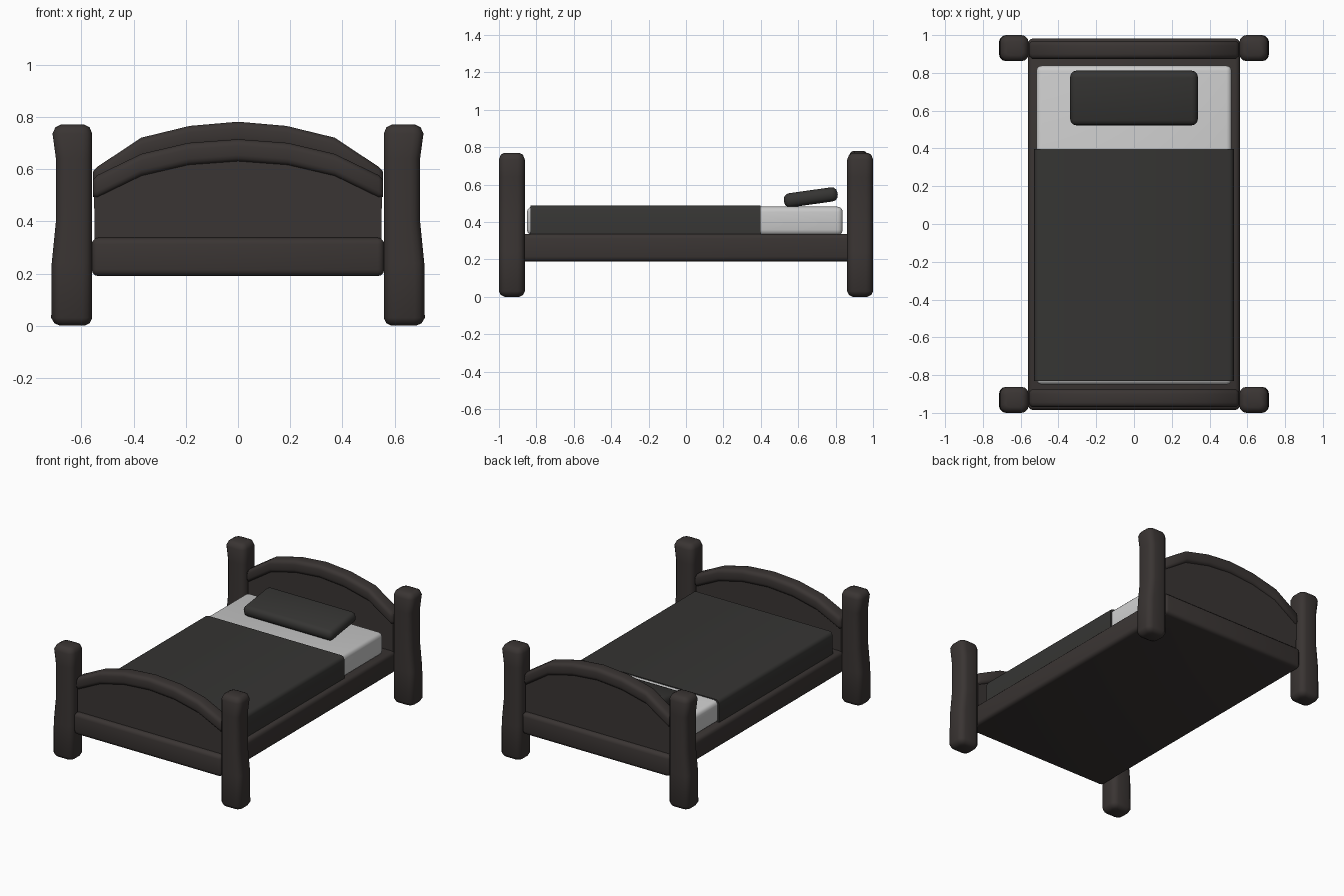
import bpy, bmesh, math
from mathutils import Matrix

if "Cube" in bpy.data.objects:
    bpy.data.objects.remove(bpy.data.objects["Cube"])


def material(name, rgb):
    m = bpy.data.materials.new(name)
    m.diffuse_color = (*rgb, 1)
    m.use_nodes = True
    m.node_tree.nodes["Principled BSDF"].inputs["Base Color"].default_value = m.diffuse_color
    return m


WOOD = material("dark_wood", (0.042, 0.035, 0.033))
CLOTH = material("dark_cloth", (0.036, 0.035, 0.033))


def finish(name, bm, mat=None, angle=40):
    bmesh.ops.recalc_face_normals(bm, faces=bm.faces)
    me = bpy.data.meshes.new(name)
    bm.to_mesh(me)
    bm.free()
    ob = bpy.data.objects.new(name, me)
    bpy.context.collection.objects.link(ob)
    if mat:
        me.materials.append(mat)
    bpy.ops.object.select_all(action='DESELECT')
    ob.select_set(True)
    bpy.context.view_layer.objects.active = ob
    bpy.ops.object.shade_smooth_by_angle(angle=math.radians(angle))
    return ob


def box(name, lo, hi, bevel=0, mat=None, segs=3, tilt=0):
    size = [b - a for a, b in zip(lo, hi)]
    mid = [(a + b) / 2 for a, b in zip(lo, hi)]
    bm = bmesh.new()
    bmesh.ops.create_cube(bm, size=1)
    bmesh.ops.scale(bm, vec=size, verts=bm.verts)
    if bevel:
        bmesh.ops.bevel(bm, geom=bm.edges[:], offset=bevel, segments=segs,
                        profile=0.5, affect='EDGES')
    bm.transform(Matrix.Translation(mid) @ Matrix.Rotation(tilt, 4, 'X'))
    return finish(name, bm, mat)


def loft(name, rings, mat):
    bm = bmesh.new()
    loops = [[bm.verts.new(p) for p in r] for r in rings]
    n = len(loops[0])
    for a, b in zip(loops, loops[1:]):
        for i in range(n):
            j = (i + 1) % n
            bm.faces.new((a[i], a[j], b[j], b[i]))
    bm.faces.new(loops[0])
    bm.faces.new(loops[-1])
    return finish(name, bm, mat, 50)


def rounded_rect(w, h, r, segs=3):
    pts = []
    for k, (sx, sy) in enumerate([(1, 1), (-1, 1), (-1, -1), (1, -1)]):
        for i in range(segs + 1):
            a = math.pi / 2 * (k + i / segs)
            pts.append((sx * (w / 2 - r) + r * math.cos(a),
                        sy * (h / 2 - r) + r * math.sin(a)))
    return pts


# Corner posts: (height, outer x, inset)
POST = [(0, 0.712, 0.03), (0.01, 0.713, 0.01), (0.03, 0.715, 0), (0.24, 0.713, 0),
        (0.40, 0.697, 0), (0.64, 0.697, 0), (0.735, 0.71, 0),
        (0.76, 0.709, 0.01), (0.77, 0.708, 0.03)]
for side, sx in (("left", -1), ("right", 1)):
    for end, y in (("foot", -0.931), ("head", 0.931)):
        rings = []
        for z, out, inset in POST:
            cx, w = (out + 0.558) / 2, out - 0.558
            rings.append([(sx * (cx + u), y + v, z) for u, v in
                          rounded_rect(w - 2 * inset, 0.138 - 2 * inset, 0.038 - inset * 0.6)])
        loft(f"{side}_{end}_post", rings, WOOD)

# Bed frame
box("bed_frame", (-0.56, -0.985, 0.19), (0.56, 0.982, 0.337), 0.025, WOOD)

# Arched end boards: half outlines of the arch top (x, z)
HEAD = [(0.556, 0.60), (0.37, 0.72), (0.185, 0.765), (0, 0.781)]
FOOT = [(0.556, 0.568), (0.37, 0.658), (0.19, 0.70), (0, 0.714)]
for name, half, y in (("headboard", HEAD, 0.922), ("footboard", FOOT, -0.922)):
    top = [(-x, z) for x, z in half] + half[-2::-1]
    section = rounded_rect(0.095, 0.086, 0.025)
    rings = []
    for i, (x, z) in enumerate(top):
        ends = i in (0, len(top) - 1)
        if ends:
            rings.append([(x, y + u * 0.7, z - 0.043 + v * 0.75) for u, v in section])
            x *= 0.97
            z += 0.008
        ring = [(x, y + u, z - 0.043 + v) for u, v in section]
        if i == len(top) - 1:
            rings.insert(len(rings) - 1, ring)
        else:
            rings.append(ring)
    loft(name + "_arch", rings, WOOD)
    outline = [(-0.55, 0.30)] + [(x * 0.99, z - 0.045) for x, z in top] + [(0.55, 0.30)]
    loft(name + "_panel", [[(x, y + d, z) for x, z in outline] for d in (-0.03, 0.03)], WOOD)

# Mattress and pillow
box("mattress", (-0.517, -0.85, 0.33), (0.517, 0.838, 0.482), 0.028)
box("pillow", (-0.338, 0.522, 0.494), (0.338, 0.812, 0.57), 0.032, CLOTH, tilt=math.radians(8))

# Blanket draped over the mattress
prof = [(-0.529, 0.335), (-0.527, 0.465), (-0.52, 0.482), (-0.505, 0.488)]
prof += [(-x, z) for x, z in prof[::-1]]
loft("blanket", [[(x, y, z) for x, z in prof] for y in (-0.832, 0.397)], CLOTH)
